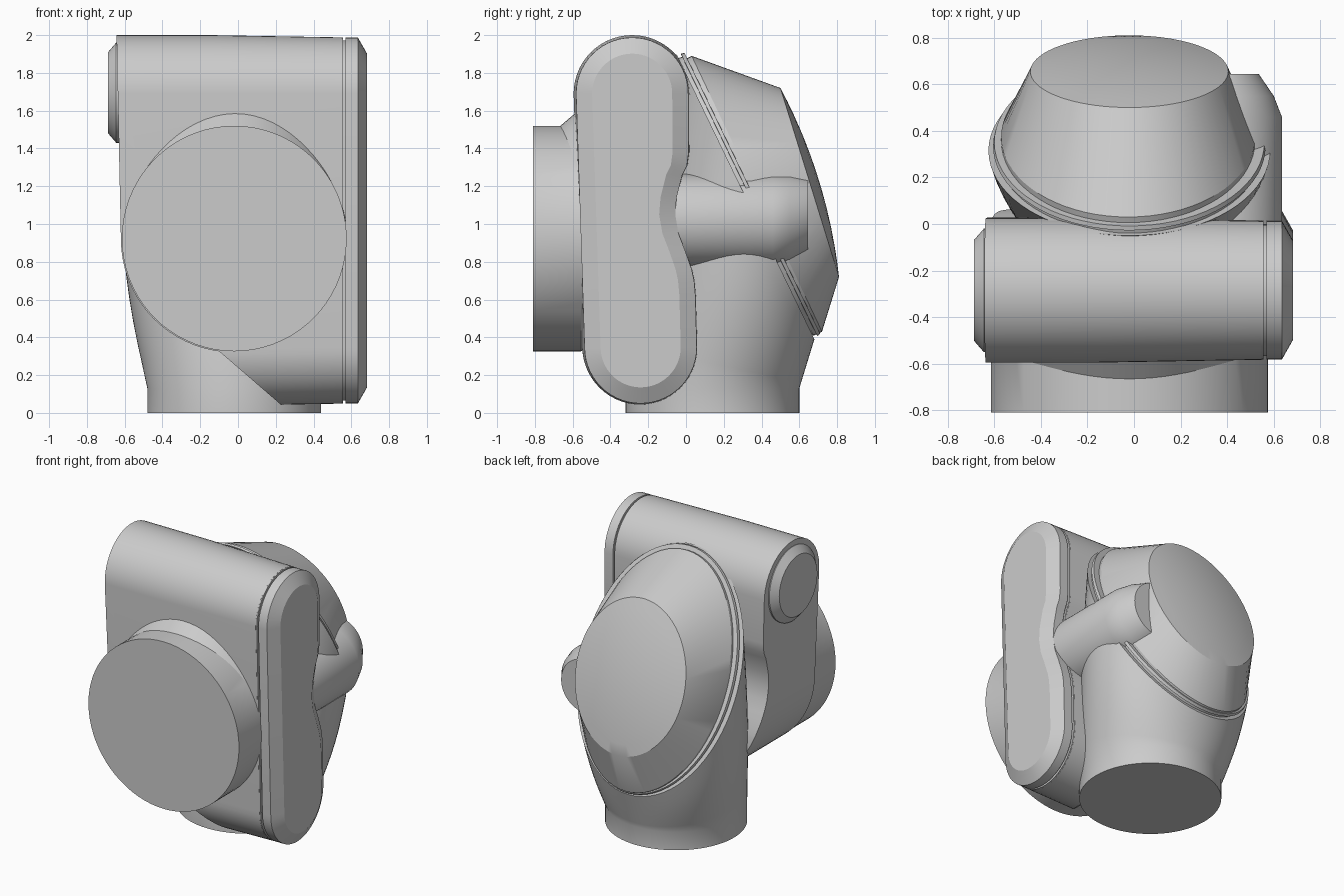
import bpy, bmesh
from math import sin, cos, pi, radians
from mathutils import Vector

if "Cube" in bpy.data.objects:
    bpy.data.objects.remove(bpy.data.objects["Cube"])

N = 72
CX = -0.02          # centre line of the round parts
parts = []


def ring(center, u, v):
    """Ellipse of N points spanned by the half-axes u and v."""
    c, u, v = Vector(center), Vector(u), Vector(v)
    return [c + u * cos(2 * pi * i / N) + v * sin(2 * pi * i / N) for i in range(N)]


def loft(name, rings):
    """Skin equal-length rings and cap both ends."""
    bm = bmesh.new()
    loops = [[bm.verts.new(p) for p in r] for r in rings]
    for a, b in zip(loops, loops[1:]):
        for i in range(len(a)):
            j = (i + 1) % len(a)
            bm.faces.new((a[i], a[j], b[j], b[i]))
    bm.faces.new(loops[0])
    bm.faces.new(loops[-1])
    bmesh.ops.recalc_face_normals(bm, faces=bm.faces)
    mesh = bpy.data.meshes.new(name)
    bm.to_mesh(mesh)
    bm.free()
    obj = bpy.data.objects.new(name, mesh)
    bpy.context.collection.objects.link(obj)
    parts.append(obj)
    return obj


# Notched side outline, shared by the housing and its cover
NOTCH = [(0.05, 0.62), (0.043, 0.7), (0.03, 0.76), (-0.005, 0.86), (-0.04, 0.95),
         (-0.057, 1.05), (-0.05, 1.14), (-0.02, 1.26), (0.005, 1.31), (0.014, 1.38)]


def side_outline(x, inset=0):
    r = 0.297 - inset
    arc = [pi * i / 28 for i in range(29)]
    pts = [(-0.285 + r * cos(a), 1.69 + r * sin(a)) for a in arc]
    pts += [(-0.24 - r * cos(a), 0.347 - r * sin(a)) for a in arc]
    pts += [(y - inset, z) for y, z in NOTCH]
    return [Vector((x, y, z)) for y, z in pts]


# Housing: side outline trimmed by a front outline
housing = loft("housing", [side_outline(-0.75, -0.013), side_outline(-0.15, -0.013),
                           side_outline(0.6, 0)])
front = [(-0.645, 2.1), (0.548, 2.1), (0.548, -0.1), (0.37, -0.08), (-0.1, 0.326)]
for i in range(17):
    a = radians(260 - 80 * i / 16)
    front.append((CX + 0.6 * cos(a), 0.92 + 0.6 * sin(a)))
trim = loft("housing_trim", [[Vector((x, y, z)) for x, z in front] for y in (-0.9, 0.4)])
trim.hide_render = True
mod = housing.modifiers.new("trim", "BOOLEAN")
mod.operation = "INTERSECT"
mod.solver = "EXACT"
mod.object = trim
bpy.context.view_layer.objects.active = housing
bpy.ops.object.modifier_apply(modifier=mod.name)
parts.remove(trim)
bpy.data.objects.remove(trim)

# Side cover with a seam groove and a chamfered face
loft("side_cover", [side_outline(x, d) for x, d in
                    [(0.53, 0.005), (0.545, 0), (0.556, 0), (0.557, 0.015), (0.568, 0.015),
                     (0.569, 0), (0.585, 0), (0.635, 0), (0.683, 0.085)]])

# Round end cap on the other side
loft("end_cap", [ring((x, -0.285, 1.695), (0, r, 0), (0, 0, r)) for x, r in
                 [(-0.6, 0.265), (-0.645, 0.265), (-0.688, 0.215)]])

# Front connection flange, with a sloping collar running up into the housing
disc = ring((CX, -0.81, 0.923), (0.595, 0, 0), (0, 0, 0.597))
seam = []
for p in disc:
    s = max(0, (p.z - 0.923) / 0.597)
    seam.append(Vector((p.x, -0.555 - 0.11 * s ** 3, p.z)))
collar = [p + Vector((0, 0.2, 0.17)) for p in seam]
loft("front_flange", [disc, seam, collar])

# Lower neck lofted from the round foot to the slanted joint
SLOPE = Vector((0, -0.365, 0.755))
NORMAL = Vector((0, 0.755, 0.365)).normalized()


def joint_ring(offset, width, scale=1):
    return ring(Vector((CX, 0.315, 1.145)) + NORMAL * offset, (width, 0, 0), SLOPE * scale)


foot = [ring((CX, 0.14, z), (0.46, 0, 0), (0, -0.46, 0)) for z in (0, 0.13)]
rim = joint_ring(0, 0.605)
neck = []
for i in range(1, 9):
    t = i / 8
    # Slight outward swell between foot and joint
    swell = 0.025 * sin(pi * t)
    neck.append([a.lerp(b, t) + Vector(((a.x - CX) / 0.46 * swell, 0, 0))
                 for a, b in zip(foot[1], rim)])
loft("neck", foot + neck)

# Thin gasket between neck and bonnet
loft("joint_gasket", [joint_ring(-0.03, 0.57, 0.97), joint_ring(0.02, 0.57, 0.97),
                      joint_ring(0.021, 0.585, 0.99), joint_ring(0.04, 0.58, 0.985),
                      joint_ring(0.041, 0.53, 0.95)])

# Tapered bonnet closed by a shallow dome
base = ring((CX - 0.005, 0.375, 1.16), (0.545, 0, 0), (0, -0.345, 0.73))
bonnet = [[p - NORMAL * 0.05 for p in base], base]
tip_axis = Vector((0, -0.155, 0.5))
tip_normal = Vector((0, 0.5, 0.155)).normalized()
for s in (1, 0.85, 0.7, 0.5, 0.3, 0.1):
    center = Vector((CX, 0.655, 1.22)) + tip_normal * 0.05 * (1 - s * s)
    bonnet.append(ring(center, (0.425 * s, 0, 0), tip_axis * s))
loft("bonnet", bonnet)

# Side barrel running backwards out of the cover notch
loft("side_barrel", [ring((x, y, z), (r, 0, 0), (0, 0, r)) for x, y, z, r in
                     [(0.385, -0.1, 1.015, 0.25), (0.385, 0.46, 1.015, 0.25),
                      (0.37, 0.55, 1.03, 0.23), (0.345, 0.645, 1.05, 0.19)]])

# Smooth shading with crisp edges
bpy.ops.object.select_all(action="DESELECT")
for obj in parts:
    obj.select_set(True)
bpy.context.view_layer.objects.active = housing
bpy.ops.object.shade_smooth_by_angle(angle=radians(25))
